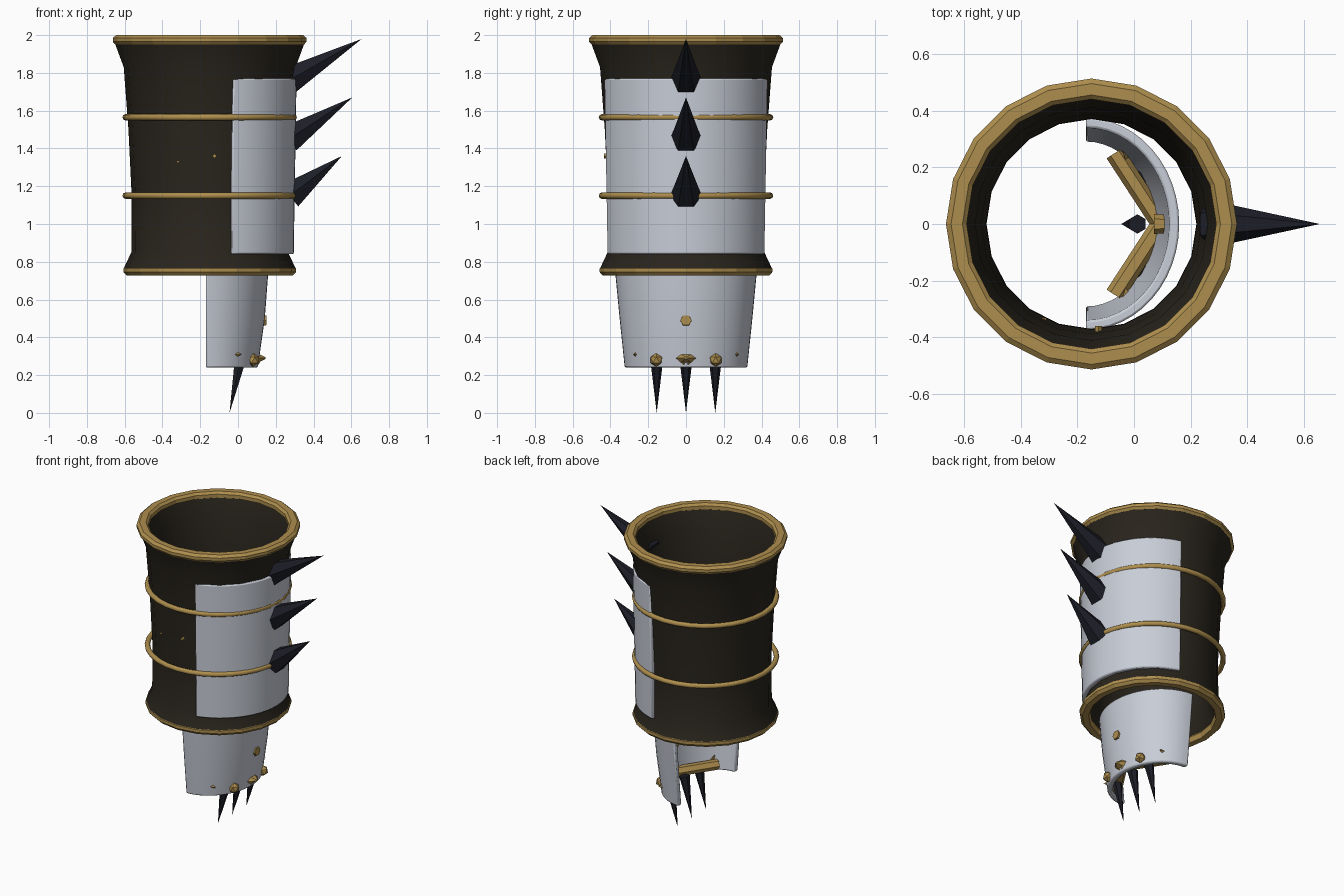
import bpy, bmesh, math
from mathutils import Vector, Matrix

if "Cube" in bpy.data.objects:
    bpy.data.objects.remove(bpy.data.objects["Cube"])

CX = -0.15  # sleeve axis


def mat(name, c):
    m = bpy.data.materials.new(name)
    m.diffuse_color = (*c, 1)
    m.use_nodes = True
    m.node_tree.nodes["Principled BSDF"].inputs["Base Color"].default_value = m.diffuse_color
    return m


LEATHER = mat("dark_leather", (0.022, 0.018, 0.012))
GOLD = mat("gold", (0.42, 0.27, 0.075))
STEEL = mat("pale_steel", (0.58, 0.61, 0.68))
CLAW = mat("black_horn", (0.012, 0.013, 0.02))


def finish(name, bm, material, smooth=None):
    bmesh.ops.recalc_face_normals(bm, faces=bm.faces)
    me = bpy.data.meshes.new(name)
    bm.to_mesh(me)
    bm.free()
    ob = bpy.data.objects.new(name, me)
    bpy.context.collection.objects.link(ob)
    me.materials.append(material)
    if smooth:
        bpy.ops.object.select_all(action='DESELECT')
        ob.select_set(True)
        bpy.context.view_layer.objects.active = ob
        bpy.ops.object.shade_smooth_by_angle(angle=math.radians(smooth))
    return ob


def lathe(name, profile, segs, material, smooth=None):
    """Closed (radius, z) profile turned about the sleeve axis."""
    bm = bmesh.new()
    rows = [[bm.verts.new((CX + r * math.cos(2 * math.pi * i / segs),
                           r * math.sin(2 * math.pi * i / segs), z))
             for r, z in profile] for i in range(segs)]
    n = len(profile)
    for i in range(segs):
        a, b = rows[i], rows[(i + 1) % segs]
        for j in range(n):
            k = (j + 1) % n
            bm.faces.new((a[j], b[j], b[k], a[k]))
    return finish(name, bm, material, smooth)


def arc_plate(name, cx, half_angle, rings, thick, segs=24):
    """Curved plate; rings are (x radius, y radius, z) of the outer face."""
    bm = bmesh.new()
    section = [(rx, ry, z) for rx, ry, z in rings]
    section += [(rx - thick, ry - thick, z) for rx, ry, z in reversed(rings)]
    rows = []
    for i in range(segs + 1):
        t = math.radians(half_angle) * (2 * i / segs - 1)
        rows.append([bm.verts.new((cx + rx * math.cos(t), ry * math.sin(t), z))
                     for rx, ry, z in section])
    n = len(section)
    for a, b in zip(rows, rows[1:]):
        for j in range(n):
            k = (j + 1) % n
            bm.faces.new((a[j], b[j], b[k], a[k]))
    bm.faces.new(rows[0])
    bm.faces.new(rows[-1][::-1])
    ob = finish(name, bm, STEEL, 35)
    bev = ob.modifiers.new("edge_bevel", 'BEVEL')
    bev.width, bev.segments = 0.008, 2
    bev.limit_method, bev.angle_limit = 'ANGLE', math.radians(40)
    return ob


def prism(name, p, q, r1, r2, material, sides=6):
    """Cone or cylinder running from p to q, one corner facing down."""
    p, q = Vector(p), Vector(q)
    d = (q - p).normalized()
    ref = Vector((0, 0, 1)) if abs(d.z) < 0.9 else Vector((1, 0, 0))
    u = (ref - d * ref.dot(d)).normalized()
    v = d.cross(u)
    m = Matrix((u, v, d)).transposed().to_4x4()
    m.translation = (p + q) / 2
    bm = bmesh.new()
    bmesh.ops.create_cone(bm, cap_ends=True, segments=sides, radius1=r1, radius2=r2,
                          depth=(q - p).length, matrix=m)
    return finish(name, bm, material)


def stud(name, loc, r):
    bm = bmesh.new()
    bmesh.ops.create_icosphere(bm, subdivisions=1, radius=r,
                               matrix=Matrix.Translation(loc))
    return finish(name, bm, GOLD)


# Sleeve with flared ends
lathe("sleeve", [(0.455, 0.765), (0.415, 0.85), (0.413, 1.15), (0.43, 1.5), (0.455, 1.83),
                 (0.503, 1.96), (0.45, 1.96), (0.41, 1.83), (0.388, 1.5), (0.372, 1.15),
                 (0.37, 0.85), (0.405, 0.765)], 20, LEATHER, 35)

# Gold rims and bands
lathe("top_rim", [(0.50, 1.95), (0.513, 1.965), (0.513, 1.985), (0.495, 2.0), (0.455, 2.0),
                  (0.44, 1.985), (0.44, 1.96)], 20, GOLD)
lathe("bottom_rim", [(0.44, 0.727), (0.457, 0.745), (0.457, 0.765), (0.445, 0.775),
                     (0.40, 0.775), (0.39, 0.76), (0.40, 0.727)], 20, GOLD)
for i, z in enumerate((1.15, 1.565)):
    circle = [(0.445 + 0.017 * math.cos(k * math.pi / 4), z + 0.017 * math.sin(k * math.pi / 4))
              for k in range(8)]
    lathe(f"band_{i + 1}", circle, 32, GOLD, 50)

# Forearm and hand plates
arc_plate("forearm_plate", CX, 74.5, [(0.445, 0.433, 0.84), (0.46, 0.45, 1.77)], 0.04)
arc_plate("hand_plate", -0.17, 90,
          [(0.275, 0.325, 0.24), (0.312, 0.352, 0.5), (0.33, 0.375, 0.74)], 0.035)

# Forearm spikes
for i, (base, tip) in enumerate((((0.27, 0, 1.76), (0.655, 0, 1.98)),
                                 ((0.27, 0, 1.45), (0.605, 0, 1.67)),
                                 ((0.275, 0, 1.15), (0.55, 0, 1.36)))):
    prism(f"forearm_spike_{i + 1}", base, tip, 0.083, 0, CLAW)

# Finger claws
for i, y in enumerate((-0.155, 0, 0.155)):
    prism(f"finger_claw_{i + 1}", (0.012, y, 0.28), (-0.045, y, 0), 0.034, 0, CLAW)

# Knuckle bars and studs
for s, side in ((-1, "left"), (1, "right")):
    prism(f"knuckle_bar_{side}", (0.095, 0, 0.285), (-0.068, s * 0.25, 0.285),
          0.034, 0.034, GOLD)
    stud(f"knuckle_stud_{side}", (0.08, s * 0.157, 0.28), 0.036)
    prism(f"outer_stud_{side}", (-0.04, s * 0.255, 0.31), (0.02, s * 0.275, 0.31),
          0.03, 0.0, GOLD, 4)
prism("centre_knuckle_stud", (0.08, 0, 0.29), (0.145, 0, 0.29), 0.085, 0.012, GOLD)
bpy.data.objects["centre_knuckle_stud"].scale = (1, 1, 0.5)
bpy.data.objects["centre_knuckle_stud"].location.z = 0.145
prism("back_of_hand_stud", (0.07, 0, 0.49), (0.15, 0, 0.49), 0.035, 0.03, GOLD, 6)

# Small rivets showing through the sleeve
prism("sleeve_rivet_1", (-0.125, -0.36, 1.36), (-0.125, -0.435, 1.36), 0.012, 0.012, GOLD, 4)
prism("sleeve_rivet_2", (-0.318, -0.33, 1.33), (-0.318, -0.395, 1.33), 0.01, 0.008, GOLD, 4)
